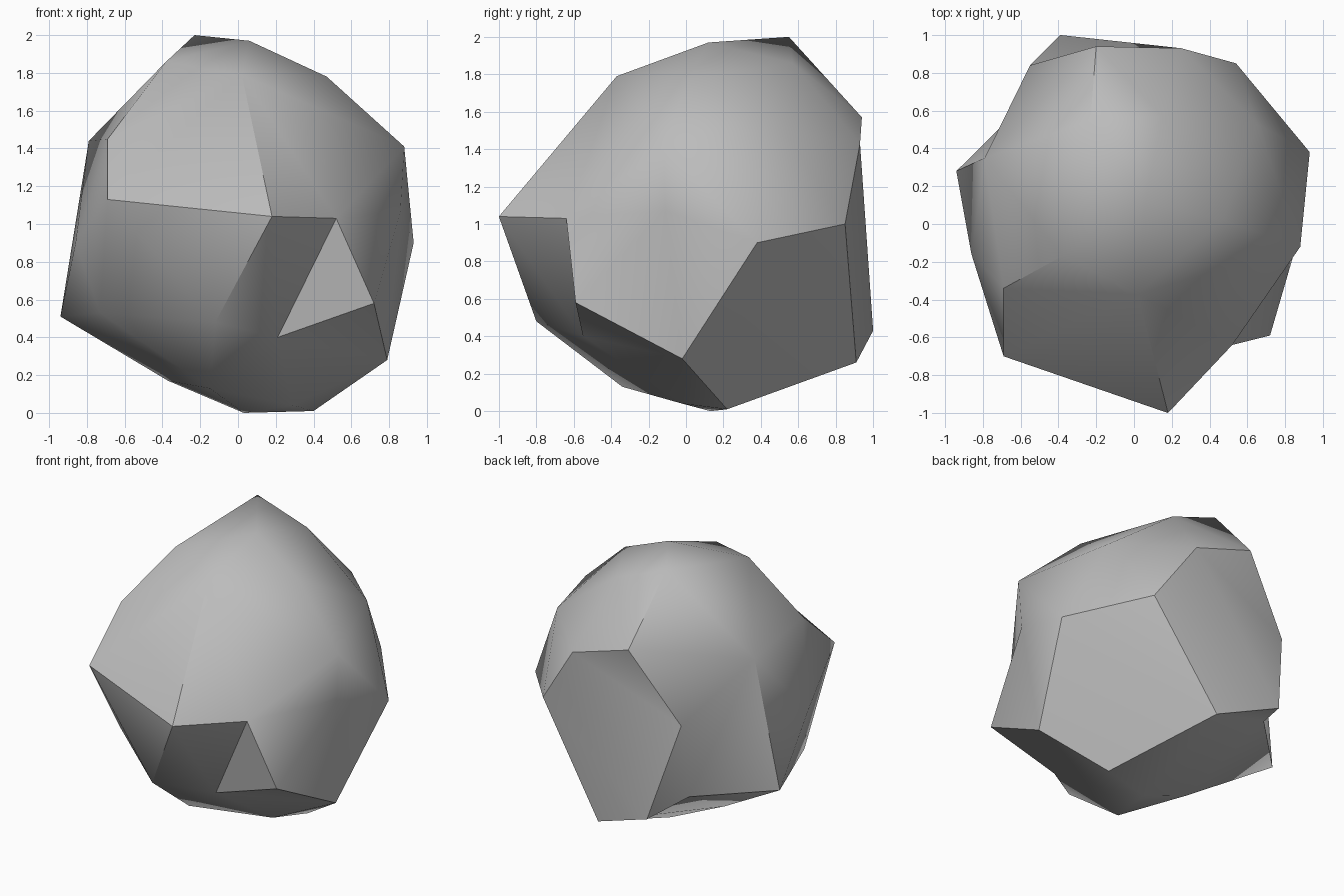
import bpy
import bmesh
from math import radians
from mathutils import Vector

# Remove the default cube
cube = bpy.data.objects.get("Cube")
if cube:
    bpy.data.objects.remove(cube, do_unlink=True)

# Stone colour
stone = bpy.data.materials.new("stone grey")
stone.use_nodes = True
grey = (0.5, 0.5, 0.5, 1.0)
stone.diffuse_color = grey
shader = next(n for n in stone.node_tree.nodes if n.type == "BSDF_PRINCIPLED")
shader.inputs["Base Color"].default_value = grey
shader.inputs["Roughness"].default_value = 0.8

# Corner points of the boulder, grouped by region
crown = [(-.23, .55, 2), (.06, .12, 1.97), (.47, .02, 1.78), (.02, -.37, 1.79),
         (.15, .57, 1.86), (-.38, -.17, 1.86)]
beak, throat = (.88, -.12, 1.41), (.86, -.11, 1.07)
knob = (-.79, .35, 1.44)
shoulder = [beak, throat, knob, (.65, .53, 1.49), (-.69, -.34, 1.45)]
brow_tip, brow_end = (.18, -1, 1.04), (.52, -.64, 1.03)
brow = [brow_tip, brow_end, (-.69, -.7, 1.13)]
chin, notch_pit = (.72, -.59, .58), (.21, -.55, .4)
notch = [chin, notch_pit, (-.12, -.8, .48)]
left_facet = [(.79, -.02, .28), (.93, .38, .9), (.54, .85, 1), (.06, .91, .26), (.4, .22, .01)]
back_facet = [left_facet[3], left_facet[2], (.25, .93, 1.43), (-.2, .94, 1.57),
              (-.55, .84, 1.08), (-.39, 1, .43)]
right_tip, flank_pit = (-.94, .28, .51), (-.515, .7, .51)
right_flank = [right_tip, flank_pit, (-.86, -.16, .9), (-.73, -.3, .53)]
underside = [(-.15, -.34, .13), (-.37, .09, .17), (.29, -.02, .04), (.03, .13, 0)]
corners = (crown + shoulder + brow + notch + left_facet + back_facet[2:]
           + right_flank + underside)


def wrap_skin(points, centre):
    """Skin the points by direction from the centre, then pull them to true depth."""
    bm = bmesh.new()
    verts = {p: bm.verts.new((Vector(p) - centre).normalized()) for p in points}
    bmesh.ops.convex_hull(bm, input=bm.verts[:])
    for p, v in verts.items():
        v.co = p
    return bm, verts


def edge_between(a, b):
    return next((e for e in a.link_edges if e.other_vert(a) == b), None)


def join(bm, a, b):
    """Turn the edge that separates two corners so that it joins them."""
    if edge_between(a, b):
        return
    for edge in bm.edges:
        opposite = {v for f in edge.link_faces for v in f.verts} - set(edge.verts)
        if opposite == {a, b}:
            bmesh.utils.edge_rotate(edge, True)
            return


# Boulder body
bm, verts = wrap_skin(corners, Vector((0, 0, 1)))

# Folds: front notch, hollow below the beak, right flank hollow, back facet
for p, q in [(brow_end, notch_pit), (chin, throat), (brow_end, throat),
             (flank_pit, knob), (back_facet[0], back_facet[3])]:
    join(bm, verts[p], verts[q])

# Crisp rims round the two broad facets and the notch
rims = [(brow_tip, brow_end), (brow_end, notch_pit), (notch_pit, chin), (brow_end, chin)]
for loop in (left_facet, back_facet):
    rims += zip(loop, loop[1:] + loop[:1])
for p, q in rims:
    join(bm, verts[p], verts[q])
    rim = edge_between(verts[p], verts[q])
    if rim:
        rim.smooth = False

bmesh.ops.recalc_face_normals(bm, faces=bm.faces[:])
mesh = bpy.data.meshes.new("boulder")
bm.to_mesh(mesh)
bm.free()
mesh.materials.append(stone)
boulder = bpy.data.objects.new("boulder", mesh)
bpy.context.collection.objects.link(boulder)

# Soft shading with crisp facet edges
bpy.ops.object.select_all(action="DESELECT")
boulder.select_set(True)
bpy.context.view_layer.objects.active = boulder
bpy.ops.object.shade_smooth_by_angle(angle=radians(46), keep_sharp_edges=True)
